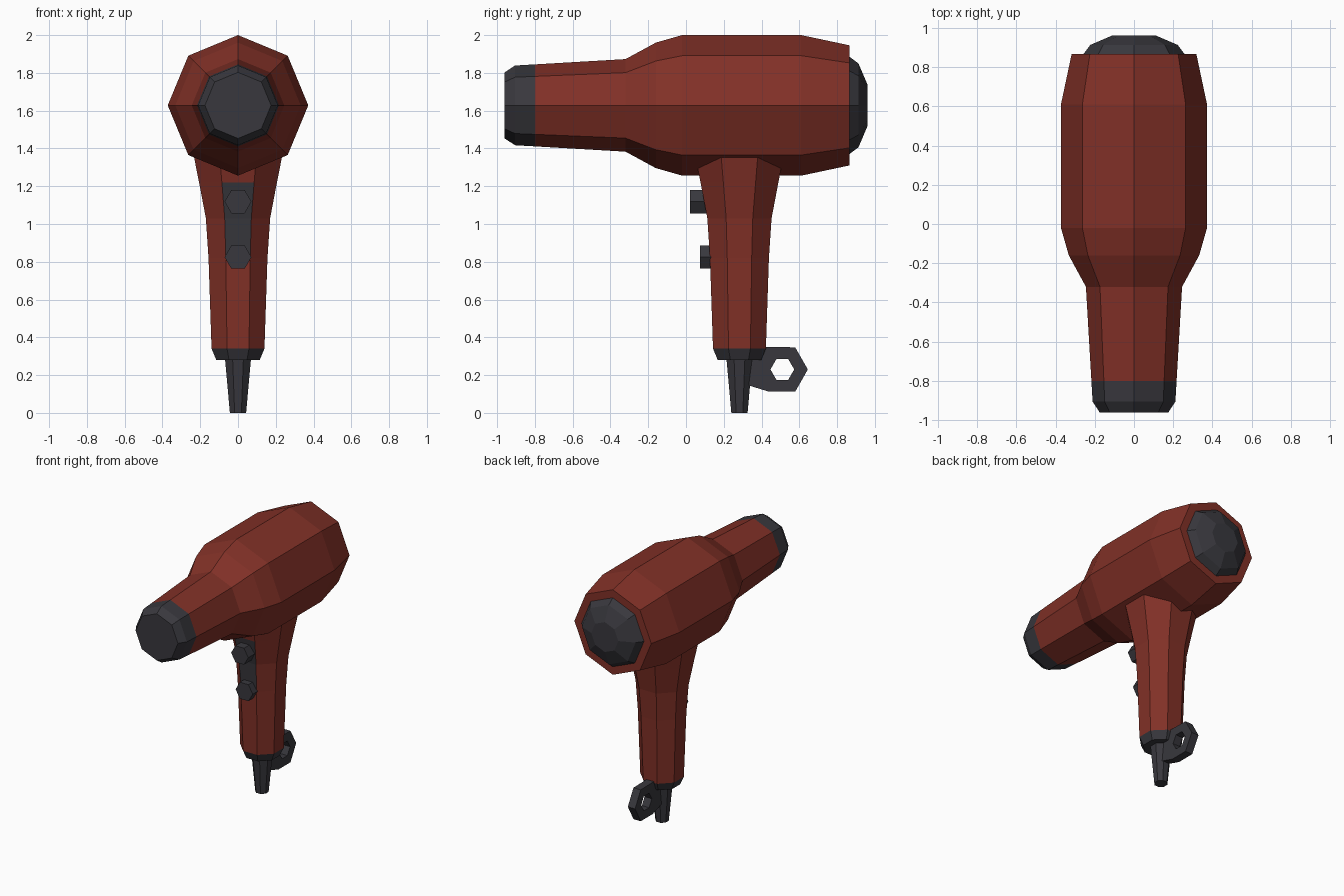
import bpy, bmesh, math
from mathutils import Vector

if "Cube" in bpy.data.objects:
    bpy.data.objects.remove(bpy.data.objects["Cube"])


def material(name, rgb):
    m = bpy.data.materials.new(name)
    m.diffuse_color = (*rgb, 1)
    m.use_nodes = True
    m.node_tree.nodes["Principled BSDF"].inputs["Base Color"].default_value = m.diffuse_color
    return m


RED = material("brick red", (0.22, 0.030, 0.020))
DARK = material("charcoal", (0.040, 0.039, 0.047))
AXIS_Z = 1.628      # height of the barrel axis
HANDLE_Y = 0.283    # handle centre line


def loft(name, profile, place, mats, sides=8, turn=0.0):
    """Sweep a polygon through (position, radius) pairs; place maps (u, v, t) to xyz."""
    bm = bmesh.new()
    rings = []
    for t, r in profile:
        angles = [turn + math.tau * i / sides for i in range(sides)]
        rings.append([bm.verts.new(place(r * math.cos(a), r * math.sin(a), t)) for a in angles])
    for a, b in zip(rings, rings[1:]):
        for i in range(sides):
            j = (i + 1) % sides
            bm.faces.new((a[i], a[j], b[j], b[i]))
    bm.faces.new(rings[0])
    bm.faces.new(rings[-1])
    bmesh.ops.recalc_face_normals(bm, faces=bm.faces)
    mesh = bpy.data.meshes.new(name)
    bm.to_mesh(mesh)
    bm.free()
    for m in mats:
        mesh.materials.append(m)
    ob = bpy.data.objects.new(name, mesh)
    bpy.context.collection.objects.link(ob)
    return ob


def along_y(z):
    return lambda u, v, t: Vector((u, t, z + v))


def along_z(u, v, t):
    return Vector((u, HANDLE_Y + v, t))


# Barrel with dark nozzle tip and rear air intake
barrel = loft("barrel", [(-0.96, 0.175), (-0.905, 0.211), (-0.80, 0.217), (-0.32, 0.245),
                         (-0.16, 0.332), (-0.02, 0.372), (0.61, 0.372), (0.865, 0.318)],
              along_y(AXIS_Z), [RED, DARK])
for p in barrel.data.polygons:
    p.material_index = 1 if p.center.y < -0.8 else 0
loft("air_intake", [(0.80, 0.258), (0.865, 0.258), (0.913, 0.222), (0.96, 0.112)],
     along_y(AXIS_Z), [DARK])

# Handle: flats face the axes, so flat distances are divided by cos(22.5 deg)
FLAT = math.pi / 8


def flats(pairs):
    return [(z, h / math.cos(FLAT)) for z, h in pairs]


handle = loft("handle", flats([(0.34, 0.14), (0.82, 0.156), (1.03, 0.17), (1.22, 0.206),
                               (1.36, 0.234), (1.46, 0.25)]), along_z, [RED, DARK], turn=FLAT)
for p in handle.data.polygons:      # dark switch panel on the front flat
    if p.normal.y < -0.9 and 0.82 < p.center.z < 1.22:
        p.material_index = 1

# Bottom collar and cord sleeve
loft("handle_collar", flats([(0.28, 0.115), (0.34, 0.14)]), along_z, [DARK], turn=FLAT)
loft("cord_sleeve", flats([(0.0, 0.043), (0.29, 0.069)]), along_z, [DARK], turn=FLAT)

# Hexagonal push buttons
for name, z, front in (("upper_button", 1.118, 0.02), ("lower_button", 0.825, 0.073)):
    loft(name, [(front, 0.071), (0.16, 0.071)], along_y(z), [DARK], sides=6)

# Hanging loop: flat outline with a hexagonal hole
outline = [(0.645, 0.23), (0.578, 0.347), (0.42, 0.35), (0.30, 0.31), (0.30, 0.155), (0.44, 0.112), (0.578, 0.112)]
hole = [(0.51 + 0.063 * math.cos(k * math.pi / 3), 0.23 + 0.063 * math.sin(k * math.pi / 3)) for k in range(6)]
curve = bpy.data.curves.new("hanging_loop", 'CURVE')
curve.dimensions = '2D'
curve.fill_mode = 'BOTH'
curve.extrude = 0.03
for pts in (outline, hole):
    s = curve.splines.new('POLY')
    s.points.add(len(pts) - 1)
    for p, (y, z) in zip(s.points, pts):
        p.co = (y, z, 0, 1)
    s.use_cyclic_u = True
curve.materials.append(DARK)
loop = bpy.data.objects.new("hanging_loop", curve)
loop.rotation_euler = (math.pi / 2, 0, math.pi / 2)
bpy.context.collection.objects.link(loop)
bpy.context.view_layer.objects.active = loop
loop.select_set(True)
bpy.ops.object.convert(target='MESH')
bpy.ops.object.shade_flat()
